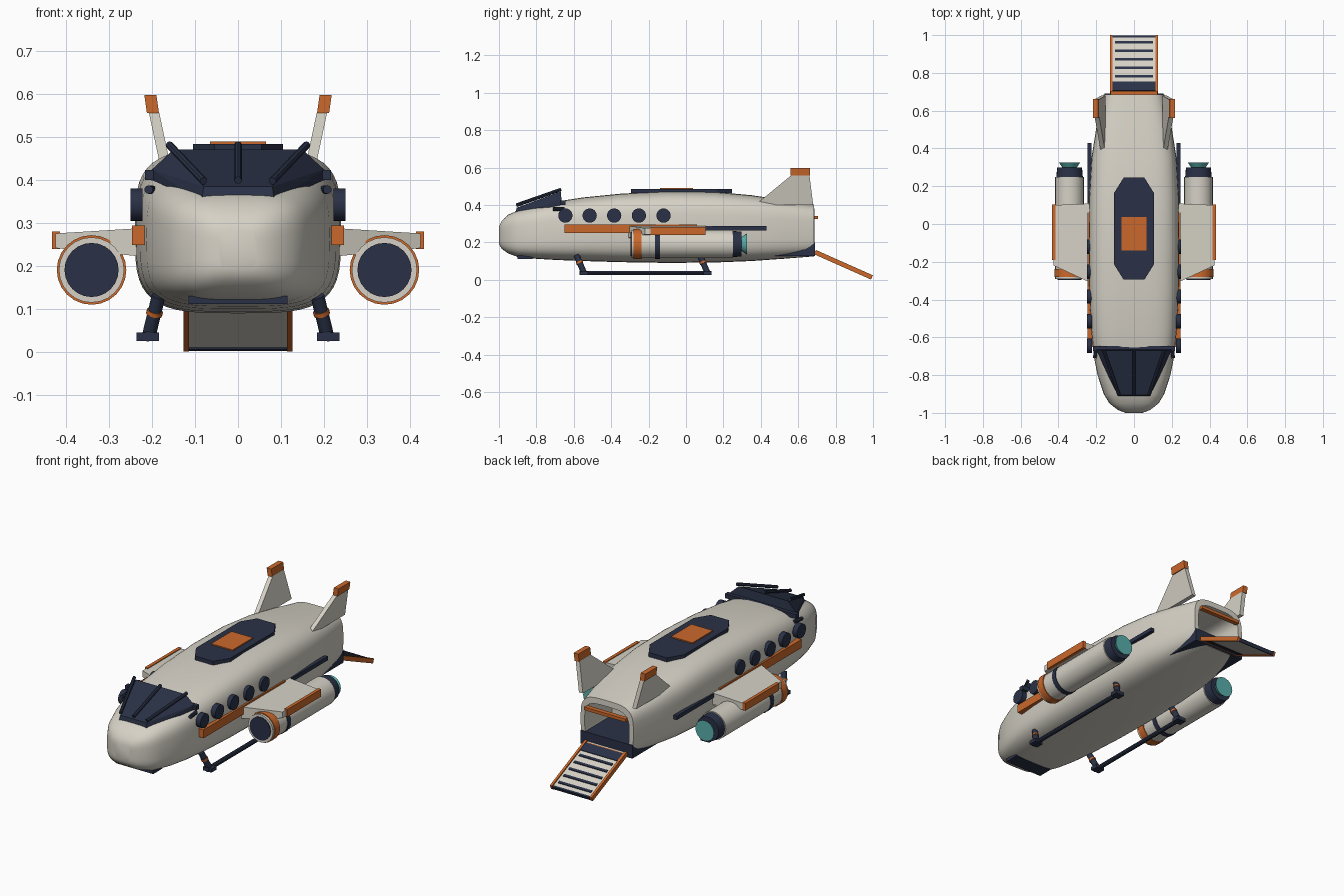
import bpy, bmesh, math
from mathutils import Vector

if "Cube" in bpy.data.objects:
    bpy.data.objects.remove(bpy.data.objects["Cube"])


def material(name, rgb):
    m = bpy.data.materials.new(name)
    m.diffuse_color = (*rgb, 1)
    m.use_nodes = True
    m.node_tree.nodes["Principled BSDF"].inputs["Base Color"].default_value = m.diffuse_color
    return m


CREAM = material("cream", (0.67, 0.64, 0.565))
NAVY = material("navy", (0.023, 0.031, 0.062))
ORANGE = material("orange", (0.60, 0.14, 0.024))
TEAL = material("teal", (0.10, 0.43, 0.41))


def finish(bm, name, mat, smooth=False):
    bmesh.ops.recalc_face_normals(bm, faces=bm.faces)
    me = bpy.data.meshes.new(name)
    bm.to_mesh(me)
    bm.free()
    ob = bpy.data.objects.new(name, me)
    bpy.context.collection.objects.link(ob)
    me.materials.append(mat)
    if smooth:
        bpy.ops.object.select_all(action='DESELECT')
        ob.select_set(True)
        bpy.context.view_layer.objects.active = ob
        bpy.ops.object.shade_smooth_by_angle(angle=math.radians(35))
    return ob


def solid(name, pts, mat):
    """Convex solid around a few corner points."""
    bm = bmesh.new()
    for p in pts:
        bm.verts.new(p)
    bmesh.ops.convex_hull(bm, input=bm.verts)
    bmesh.ops.dissolve_limit(bm, angle_limit=0.01, verts=bm.verts, edges=bm.edges)
    return finish(bm, name, mat)


def box(name, x, y, z, mat):
    return solid(name, [(a, b, c) for a in x for b in y for c in z], mat)


def rod(name, a, b, r, mat, r2=None, sides=24):
    """Cylinder or cone from a to b."""
    a, b = Vector(a), Vector(b)
    bm = bmesh.new()
    bmesh.ops.create_cone(bm, cap_ends=True, segments=sides, radius1=r,
                          radius2=r if r2 is None else r2, depth=(b - a).length)
    ob = finish(bm, name, mat, True)
    ob.rotation_mode = 'QUATERNION'
    ob.rotation_quaternion = (b - a).to_track_quat('Z', 'Y')
    ob.location = (a + b) / 2
    return ob


# Fuselage: lofted rounded sections (y, half width, bottom, top), then the open bay
RINGS = [(-1.0, 0.045, 0.19, 0.285), (-0.985, 0.085, 0.165, 0.315), (-0.95, 0.13, 0.14, 0.348),
         (-0.9, 0.16, 0.122, 0.37), (-0.8, 0.193, 0.112, 0.395), (-0.7, 0.213, 0.106, 0.417),
         (-0.55, 0.228, 0.10, 0.44), (-0.35, 0.237, 0.094, 0.46), (-0.1, 0.24, 0.09, 0.473),
         (0.15, 0.237, 0.092, 0.47), (0.35, 0.225, 0.10, 0.452), (0.52, 0.198, 0.112, 0.427),
         (0.685, 0.16, 0.125, 0.402), (0.686, 0.135, 0.15, 0.37), (0.45, 0.135, 0.15, 0.37)]
N, POWER = 48, 2 / 3.7
bm = bmesh.new()
loops = []
for y, w, lo, hi in RINGS:
    loop = []
    for i in range(N):
        t = 2 * math.pi * i / N
        c, s = math.cos(t), math.sin(t)
        loop.append(bm.verts.new((w * math.copysign(abs(c) ** POWER, c), y,
                                  (lo + hi) / 2 + (hi - lo) / 2 * math.copysign(abs(s) ** POWER, s))))
    loops.append(loop)
for p, q in zip(loops, loops[1:]):
    for i in range(N):
        j = (i + 1) % N
        bm.faces.new((p[i], p[j], q[j], q[i]))
bm.faces.new(loops[0])
bm.faces.new(loops[-1])
finish(bm, "fuselage", CREAM, True)

# Cargo bay floor, breaking through the tapering lower hull corners
box("bay_floor", (-0.157, 0.157), (0.36, 0.69), (0.128, 0.2), NAVY)
box("bay_lintel", (-0.125, 0.125), (0.68, 0.705), (0.325, 0.342), ORANGE)
box("bay_sill", (-0.125, 0.125), (0.68, 0.705), (0.135, 0.15), ORANGE)

# Loading ramp, laid out along its slope
START, END = Vector((0, 0.69, 0.147)), Vector((0, 0.994, 0.012))
ALONG = (END - START).normalized()
UP = Vector((0, -ALONG.z, ALONG.y))
LENGTH = (END - START).length


def ramp_part(name, x, along, up, mat):
    solid(name, [Vector((a, 0, 0)) + START + ALONG * (b * LENGTH) + UP * c
                 for a in x for b in along for c in up], mat)


ramp_part("ramp_deck", (-0.115, 0.115), (0, 0.98), (-0.006, 0.006), CREAM)
ramp_part("ramp_hinge", (-0.118, 0.118), (0.04, 0.2), (-0.009, 0.01), NAVY)
ramp_part("ramp_lip", (-0.118, 0.118), (0.97, 1), (-0.01, 0.009), NAVY)
for k in range(5):
    f = 0.27 + 0.148 * k
    ramp_part("ramp_slat", (-0.1, 0.1), (f, f + 0.04), (0, 0.011), NAVY)

# Cockpit canopy, frame bars and chin plate
solid("canopy", [(s * x, y, z) for s in (-1, 1) for x, y, z in
                 ((0.085, -0.915, 0.35), (0.08, -0.905, 0.385), (0.2, -0.665, 0.4),
                  (0.2, -0.665, 0.425), (0.15, -0.67, 0.472))], NAVY)
rod("canopy_bar_mid", (0, -0.905, 0.4), (0, -0.67, 0.482), 0.009, NAVY, sides=8)
box("canopy_brow", (-0.216, 0.216), (-0.672, -0.645), (0.4, 0.424), NAVY)
box("chin_plate", (-0.115, 0.115), (-0.9, -0.82), (0.112, 0.13), NAVY)

# Dorsal hatch
for name, w, y0, y1, cx, cy, z, mat in (
        ("dorsal_plate", 0.105, -0.295, 0.245, 0.05, 0.08, 0.484, NAVY),
        ("dorsal_hatch", 0.065, -0.14, 0.037, 0, 0, 0.49, ORANGE)):
    solid(name, [(s * x, y, h) for s in (-1, 1) for h in (0.455, z)
                 for x, y in ((w, y0 + cy), (w - cx, y0), (w, y1 - cy), (w - cx, y1))], mat)

# Everything that comes in left and right pairs
for s in (-1, 1):
    ramp_part("ramp_rail", (s * 0.114, s * 0.127), (0, 1), (-0.012, 0.013), ORANGE)
    rod("canopy_bar_side", (s * 0.08, -0.905, 0.398), (s * 0.16, -0.67, 0.482), 0.009, NAVY, sides=8)
    rod("sensor", (s * 0.208, -0.71, 0.378), (s * 0.2, -0.65, 0.378), 0.01, NAVY, sides=10)

    # Portholes and side stripes
    for y in (-0.645, -0.515, -0.384, -0.252, -0.12):
        rod("porthole", (s * 0.222, y, 0.343), (s * 0.25, y, 0.343), 0.038, NAVY)
    box("side_stripe", (s * 0.215, s * 0.247), (-0.65, 0.06), (0.249, 0.295), ORANGE)
    box("side_rail", (s * 0.225, s * 0.245), (0.06, 0.43), (0.264, 0.286), NAVY)

    # Stub wing
    solid("wing", [(s * x, y, z) for x, y, lo, hi in
                   ((0.2, -0.325, 0.22, 0.29), (0.2, 0.11, 0.22, 0.29),
                    (0.425, -0.22, 0.242, 0.276), (0.425, 0.1, 0.242, 0.276)) for z in (lo, hi)], CREAM)
    box("wing_tip", (s * 0.415, s * 0.433), (-0.19, 0.103), (0.24, 0.281), ORANGE)

    # Engine pod: stacked rings along y
    for name, y0, y1, r, r2, mat in (
            ("engine_body", -0.292, 0.25, 0.076, 0.076, CREAM),
            ("engine_intake", -0.296, -0.27, 0.063, 0.063, NAVY),
            ("engine_front_band", -0.28, -0.238, 0.081, 0.081, ORANGE),
            ("engine_mid_band", -0.166, -0.138, 0.079, 0.079, NAVY),
            ("engine_nozzle", 0.25, 0.298, 0.07, 0.066, NAVY),
            ("engine_glow", 0.295, 0.325, 0.036, 0.056, TEAL)):
        rod(name, (s * 0.341, y0, 0.191), (s * 0.341, y1, 0.191), r, mat, r2)

    # Tail fin with coloured cap, leaning outward
    solid("fin", [(s * (x + d), y, z) for x, y, z in
                  ((0.163, 0.37, 0.40), (0.163, 0.68, 0.40), (0.197, 0.565, 0.56), (0.197, 0.66, 0.56))
                  for d in (-0.013, 0.011)], CREAM)
    solid("fin_cap", [(s * (x + d), y, z) for x, z in ((0.198, 0.556), (0.204, 0.598))
                      for y in (0.56, 0.663) for d in (-0.014, 0.014)], ORANGE)

    # Landing skid
    rod("skid_rail", (s * 0.21, -0.57, 0.036), (s * 0.21, 0.135, 0.036), 0.012, NAVY, sides=10)
    for y in (-0.545, 0.115):
        foot, hip = Vector((s * 0.208, y, 0.036)), Vector((s * 0.185, y - 0.04, 0.13))
        rod("skid_strut", foot, hip, 0.016, NAVY, sides=12)
        rod("skid_collar", foot.lerp(hip, 0.54), foot.lerp(hip, 0.64), 0.019, ORANGE, sides=12)
        box("skid_foot", (s * 0.184, s * 0.236), (y - 0.022, y + 0.022), (0.025, 0.045), NAVY)
